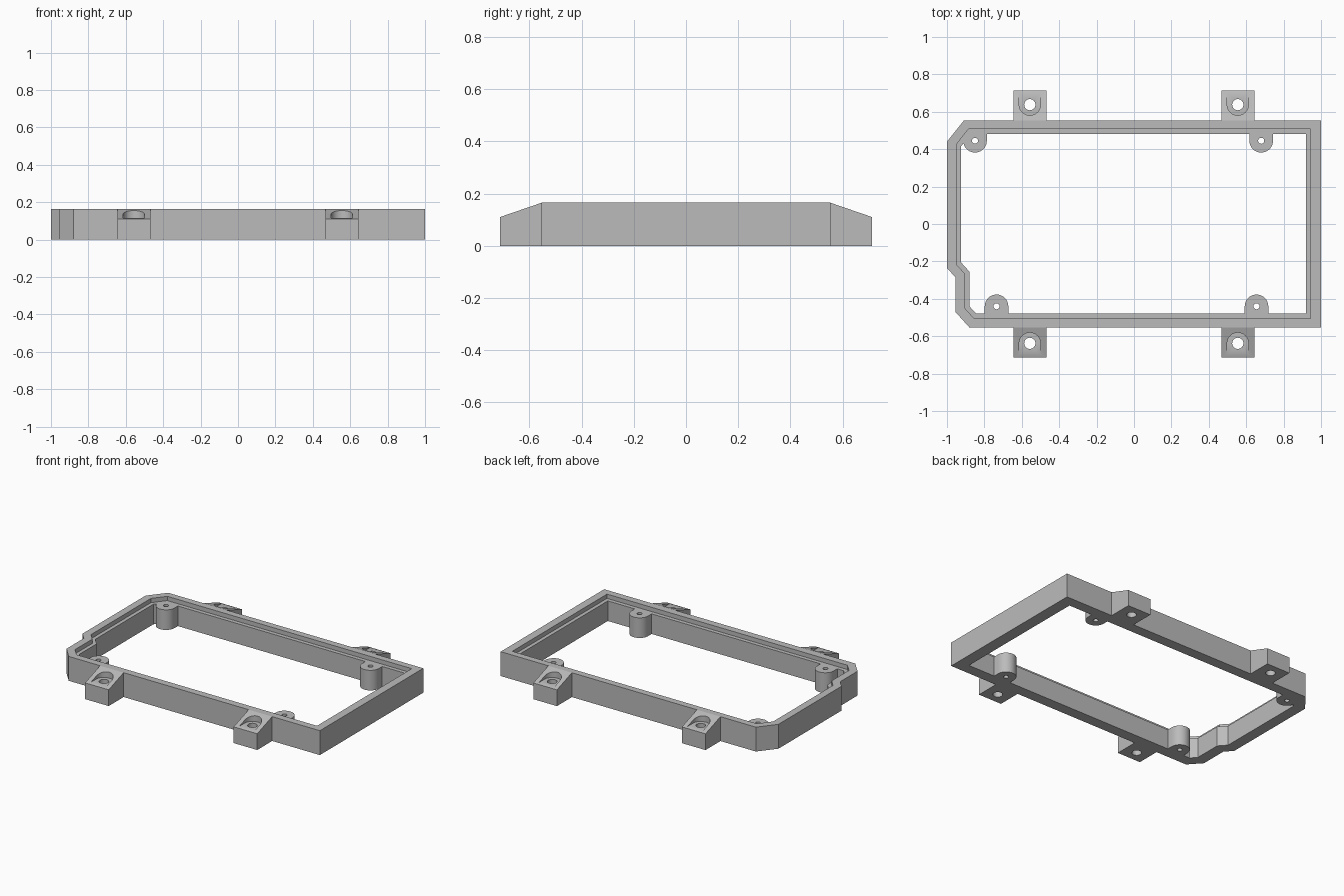
import bpy, bmesh
from math import sin, cos, pi, radians
from mathutils import Vector

cube = bpy.data.objects.get("Cube")
if cube:
    bpy.data.objects.remove(cube, do_unlink=True)

grey = bpy.data.materials.new("plain grey")
grey.use_nodes = True
COLOUR = (0.5, 0.5, 0.5, 1)
grey.diffuse_color = COLOUR
grey.node_tree.nodes["Principled BSDF"].inputs["Base Color"].default_value = COLOUR

TOP, LEDGE, TAB_EDGE, TAB_FLOOR = 0.165, 0.136, 0.11, 0.115
WALL_Y, TAB_Y = 0.553, 0.713


def finish(name, bm):
    bmesh.ops.recalc_face_normals(bm, faces=bm.faces)
    mesh = bpy.data.meshes.new(name)
    bm.to_mesh(mesh)
    bm.free()
    mesh.materials.append(grey)
    ob = bpy.data.objects.new(name, mesh)
    bpy.context.collection.objects.link(ob)
    return ob


def loft(name, loops, ring=False):
    """Skin a stack of equal loops; either cap the ends or close into a ring."""
    bm = bmesh.new()
    rows = [[bm.verts.new(p) for p in loop] for loop in loops]
    pairs = list(zip(rows, rows[1:]))
    if ring:
        pairs.append((rows[-1], rows[0]))
    else:
        bm.faces.new(rows[0])
        bm.faces.new(rows[-1])
    for a, b in pairs:
        for i in range(len(a)):
            j = (i + 1) % len(a)
            bm.faces.new((a[i], a[j], b[j], b[i]))
    return finish(name, bm)


def at(points, z):
    return [(x, y, z) for x, y in points]


def prism(name, points, z0, z1):
    return loft(name, [at(points, z0), at(points, z1)])


def circle(x, y, r, n=32):
    return [(x + r * cos(2 * pi * i / n), y + r * sin(2 * pi * i / n)) for i in range(n)]


def u_shape(x, y, r, end_y, n=24):
    """Half disc at (x, y) with straight sides running to end_y."""
    s = 1 if end_y > y else -1
    arc = [(x + r * cos(pi * i / n), y - s * r * sin(pi * i / n)) for i in range(n + 1)]
    return arc + [(x - r, end_y), (x + r, end_y)]


def cut(ob, cutter):
    mod = ob.modifiers.new("cut", 'BOOLEAN')
    mod.operation, mod.solver, mod.object = 'DIFFERENCE', 'EXACT', cutter
    bpy.context.view_layer.objects.active = ob
    bpy.ops.object.modifier_apply(modifier=mod.name)
    bpy.data.objects.remove(cutter, do_unlink=True)


def smooth(ob):
    bpy.ops.object.select_all(action='DESELECT')
    ob.select_set(True)
    bpy.context.view_layer.objects.active = ob
    bpy.ops.object.shade_smooth_by_angle(angle=radians(30))


# Frame: rectangular wall with notched left side and a recessed inner ledge
outer = [(1, -WALL_Y), (1, WALL_Y), (-0.91, WALL_Y), (-1, 0.44),
         (-1, -0.235), (-0.955, -0.285), (-0.955, -0.47), (-0.88, -WALL_Y)]
step = [(0.945, -0.505), (0.945, 0.508), (-0.885, 0.508), (-0.95, 0.425),
        (-0.95, -0.215), (-0.905, -0.265), (-0.905, -0.45), (-0.855, -0.505)]
inner = [(0.92, -0.478), (0.92, 0.481), (-0.872, 0.481), (-0.925, 0.415),
         (-0.925, -0.205), (-0.88, -0.255), (-0.88, -0.44), (-0.845, -0.478)]
loft("frame", [at(outer, 0), at(outer, TOP), at(step, TOP),
               at(step, LEDGE), at(inner, LEDGE), at(inner, 0)], ring=True)

# Screw bosses inside the frame
bosses = {"back_right": (-0.85, 0.445), "back_left": (0.68, 0.445),
          "front_right": (-0.735, -0.44), "front_left": (0.655, -0.44)}
for place, (x, y) in bosses.items():
    end_y = 0.481 if y > 0 else -0.478
    boss = prism("screw_boss_" + place, u_shape(x, y, 0.063, end_y), 0, LEDGE)
    cut(boss, prism("boss_hole", circle(x, y, 0.016), -0.1, 0.3))
    smooth(boss)

# Sloped mounting tabs outside, with a recessed seat and a through hole
for side, s in (("back", 1), ("front", -1)):
    for hand, x in (("right", -0.557), ("left", 0.555)):
        y0, y1, w = s * WALL_Y, s * TAB_Y, 0.088
        tab = loft(f"mounting_tab_{side}_{hand}",
                   [[(x + d, y0, 0), (x + d, y1, 0), (x + d, y1, TAB_EDGE), (x + d, y0, TOP)]
                    for d in (-w, w)])
        cut(tab, prism("seat_cut", u_shape(x, s * 0.638, 0.057, s * 0.8), TAB_FLOOR, 0.3))
        cut(tab, prism("tab_hole", circle(x, s * 0.638, 0.03), -0.1, 0.3))
        smooth(tab)
